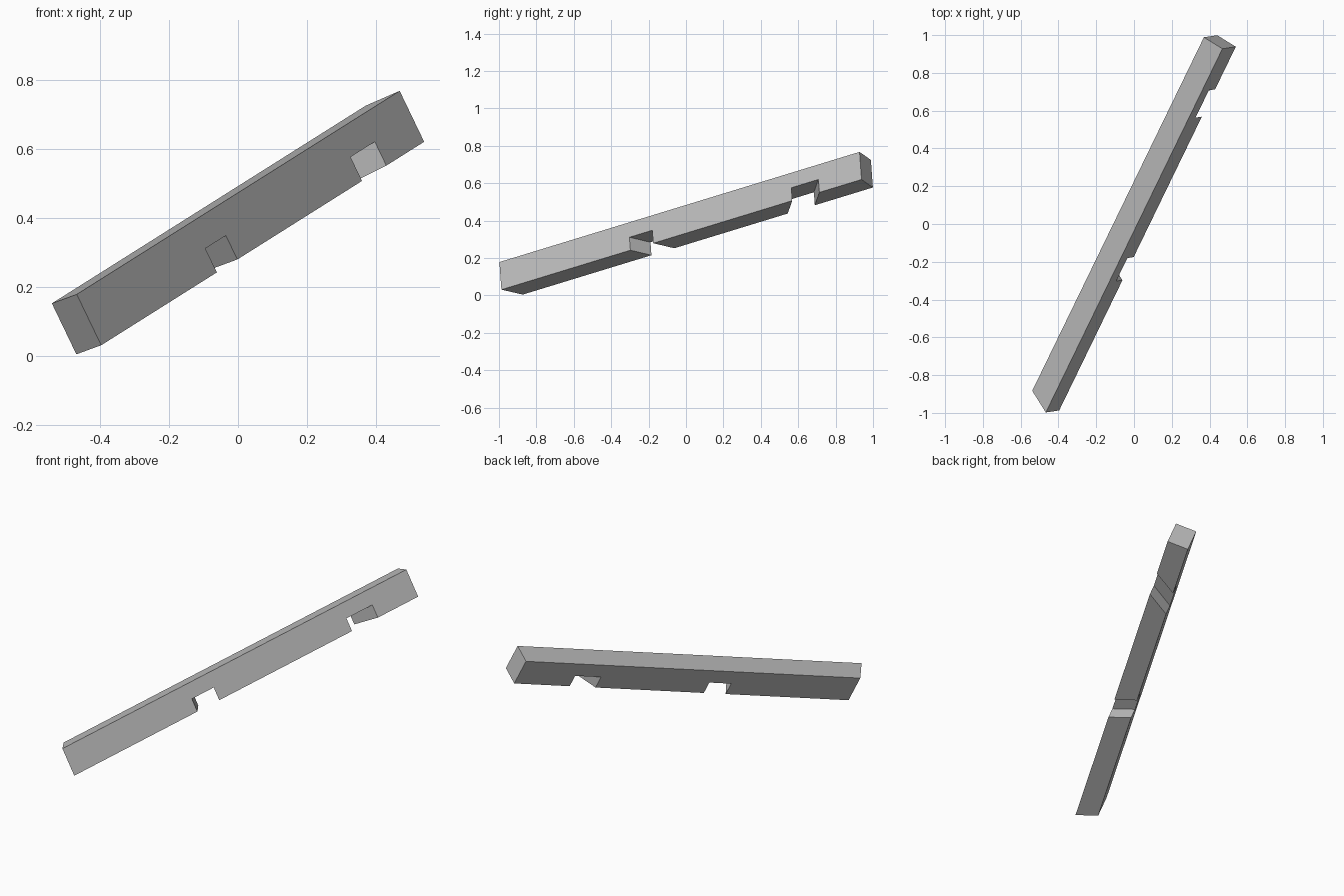
import bpy
import bmesh
from mathutils import Vector

cube = bpy.data.objects.get("Cube")
if cube:
    bpy.data.objects.remove(cube, do_unlink=True)

# Timber colour
mat = bpy.data.materials.new("plain grey")
mat.use_nodes = True
grey = (0.5, 0.5, 0.5, 1)
mat.diffuse_color = grey
mat.node_tree.nodes["Principled BSDF"].inputs["Base Color"].default_value = grey

# Beam directions: along its length, up its side, through its thickness
corner = Vector((-0.396, -0.987, 0.031))
along = Vector((0.935, 1.9255, 0.589)).normalized()
up = Vector((-0.071, -0.0107, 0.1477)).normalized()
through = up.cross(along).normalized()
if through.x > 0:
    through.negate()

LENGTH, HEIGHT, THICK, NOTCH = 2.22, 0.164, 0.123, 0.077

# Side profile: distance along, height, and skew towards the far side
profile = [(0, 0, 0.062)]
for start, end, skew in ((0.795, 0.936, 0.06), (1.793, 1.96, -0.098)):
    profile += [(start, 0, skew), (start, NOTCH, skew),
                (end, NOTCH, skew), (end, 0, skew)]
profile += [(LENGTH, 0, 0), (LENGTH, HEIGHT, 0), (0, HEIGHT, 0.062)]

# Notched beam: two side outlines joined by a strip of faces
bm = bmesh.new()
near = [bm.verts.new(corner + along * t + up * h) for t, h, s in profile]
far = [bm.verts.new(corner + along * (t + s) + up * h + through * THICK)
       for t, h, s in profile]
bm.faces.new(near)
bm.faces.new(far[::-1])
for i in range(len(profile)):
    j = (i + 1) % len(profile)
    bm.faces.new((near[j], near[i], far[i], far[j]))
bmesh.ops.recalc_face_normals(bm, faces=bm.faces)

mesh = bpy.data.meshes.new("notched_beam")
bm.to_mesh(mesh)
bm.free()
mesh.materials.append(mat)
beam = bpy.data.objects.new("notched_beam", mesh)
bpy.context.collection.objects.link(beam)
